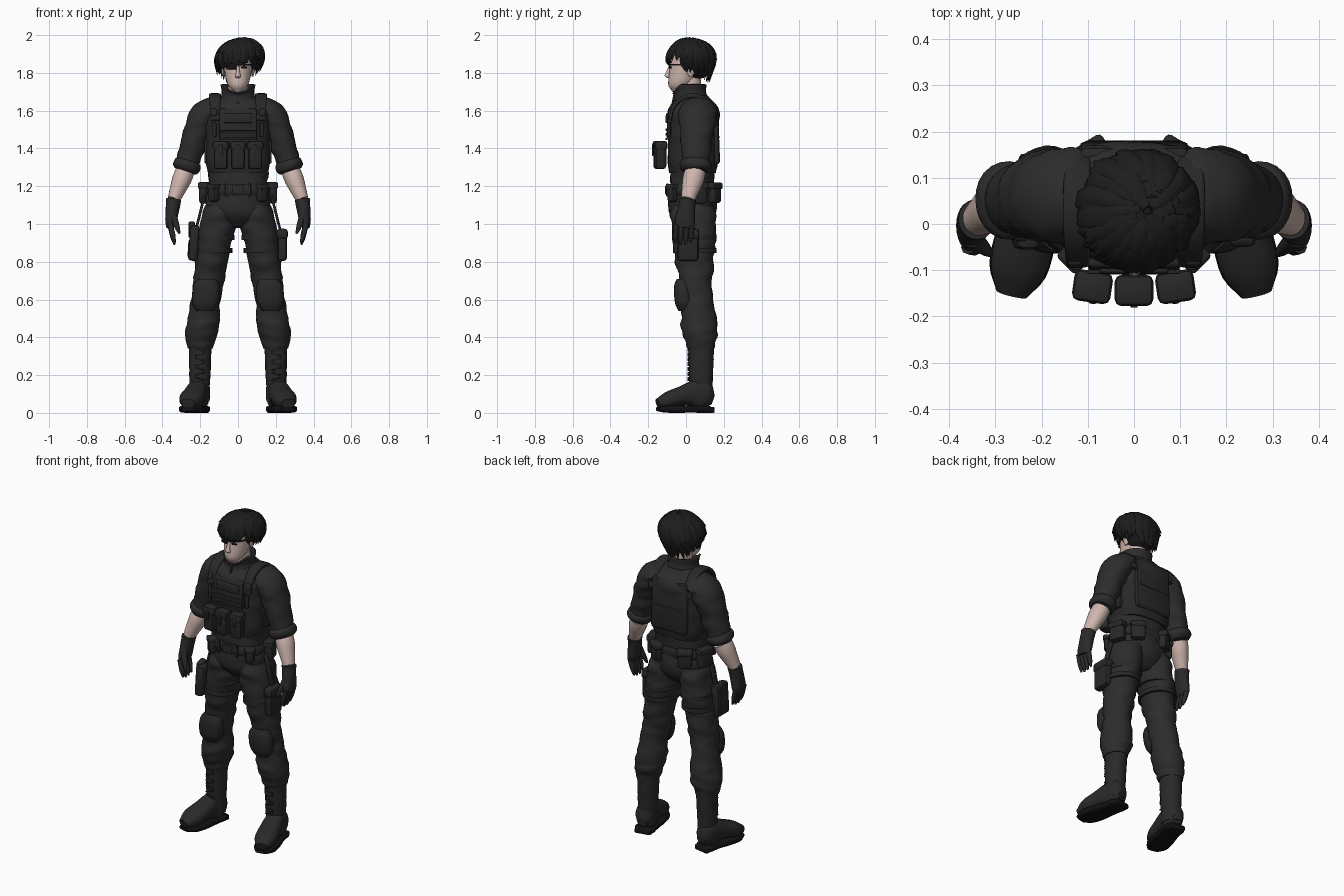
import bpy, bmesh, math, random
from mathutils import Vector, Matrix, Euler, noise

random.seed(7)
if "Cube" in bpy.data.objects:
    bpy.data.objects.remove(bpy.data.objects["Cube"])


def material(name, *colour):
    made = bpy.data.materials.new(name)
    made.use_nodes = True
    made.diffuse_color = (*colour, 1)
    shader = next(node for node in made.node_tree.nodes if node.type == 'BSDF_PRINCIPLED')
    shader.inputs["Base Color"].default_value = (*colour, 1)
    shader.inputs["Roughness"].default_value = .8
    return made


def grey(name, value):
    return material(name, value, value, value)


CLOTH = grey("charcoal cloth", .025)
GEAR = grey("dark webbing", .021)
LEATHER = grey("black leather", .022)
HAIR = grey("black hair", .012)
INK = grey("near black", .006)
SKIN = material("pale skin", .62, .47, .42)

# Joints of the left side; the right side is mirrored
COLLARBONE, SHOULDER, ELBOW = Vector((.1, .06, 1.61)), Vector((.19, .06, 1.55)), Vector((.28, .05, 1.28))
WRIST, KNUCKLES = Vector((.34, .01, 1.13)), Vector((.36, -.01, .98))
HIP, KNEE, SHIN = Vector((.09, .04, 1.1)), Vector((.155, .05, .72)), Vector((.2, .08, .34))
ANKLE, HEEL, INSTEP, TOE = Vector((.205, .08, .06)), Vector((.2, .14, .07)), Vector((.22, .03, .1)), Vector((.265, -.15, .05))


def spline(values, t):
    """Catmull-Rom value at t along evenly spaced numbers or vectors."""
    last = len(values) - 1
    if last == 0:
        return values[0]
    i = min(int(t * last), last - 1)
    t = t * last - i
    a, b, c, d = values[max(i - 1, 0)], values[i], values[i + 1], values[min(i + 2, last)]
    return b + ((c - a) * t + (2 * a - 5 * b + 4 * c - d) * t ** 2 + (3 * b - a - 3 * c + d) * t ** 3) / 2


def loft(bm, path, widths, ratios=(1,), sides=24, square=2, rings=12, fold=0,
         across=(1, 0, 0), upright=False, closed=True):
    """Smooth tube along a path; ratios give depth over width, fold adds cloth creases."""
    points, loops = [Vector(p) for p in path], []
    centres = [spline(points, i / rings) for i in range(rings + 1)]
    for i, centre in enumerate(centres):
        ahead = centres[min(i + 1, rings)] - centres[max(i - 1, 0)]
        ahead = Vector((0, 0, 1)) if upright else ahead.normalized()
        side = Vector(across)
        side = (side - ahead * ahead.dot(side)).normalized()
        width = max(spline(widths, i / rings), .001)
        deep = ahead.cross(side) * spline(ratios, i / rings)
        loop = []
        for k in range(sides):
            c, s = math.cos(math.tau * k / sides), math.sin(math.tau * k / sides)
            offset = (side * math.copysign(abs(c) ** (2 / square), c)
                      + deep * math.copysign(abs(s) ** (2 / square), s)) * width
            spot = centre + offset
            crease = noise.noise(Vector((spot.x * 9 + spot.z * 8, spot.y * 9, spot.z * 24)))
            loop.append(bm.verts.new(spot + offset * fold * crease))
        loops.append(loop)
    for low, high in zip(loops, loops[1:]):
        for k in range(sides):
            n = (k + 1) % sides
            bm.faces.new((low[k], low[n], high[n], high[k]))
    if closed:
        bm.faces.new(loops[0])
        bm.faces.new(loops[-1])


def box(bm, centre, size, turn=(0, 0, 0), bevel=.3):
    """Block with edges rounded by a share of its thinnest side."""
    place = Matrix.LocRotScale(Vector(centre), Euler(turn), Vector(size))
    made = bmesh.ops.create_cube(bm, size=1, matrix=place)
    edges = {edge for vert in made["verts"] for edge in vert.link_edges}
    bmesh.ops.bevel(bm, geom=list(edges), offset=min(size) * bevel, segments=2,
                    profile=.5, affect='EDGES', clamp_overlap=True)


def pouch(bm, centre, size, turn=0):
    """Soft pouch with a flap over its top."""
    width, depth, height = size
    box(bm, centre, size, (0, 0, turn))
    flap = Vector(centre) + Vector((0, 0, height / 3))
    box(bm, flap, (width + .01, depth + .01, height / 3), (0, 0, turn))


def finish(name, bm, mat, mirror=False, thick=0):
    bmesh.ops.recalc_face_normals(bm, faces=bm.faces[:])
    mesh = bpy.data.meshes.new(name)
    bm.to_mesh(mesh)
    bm.free()
    mesh.materials.append(mat)
    mesh.polygons.foreach_set("use_smooth", [True] * len(mesh.polygons))
    mesh.set_sharp_from_angle(angle=math.radians(45))
    made = bpy.data.objects.new(name, mesh)
    bpy.context.scene.collection.objects.link(made)
    if thick:
        made.modifiers.new("thickness", 'SOLIDIFY').thickness = thick
    if mirror:
        made.modifiers.new("other side", 'MIRROR')
    return made


def tube(name, mat, path, widths, mirror=False, thick=0, **options):
    bm = bmesh.new()
    loft(bm, path, widths, **options)
    return finish(name, bm, mat, mirror, thick)


# Shirt body, sleeves and rolled cuffs
tube("shirt", CLOTH, [(0, .03, 1.18), (0, .04, 1.43), (0, .04, 1.68)], [.155, .16, .17, .175, .17, .09],
     ratios=[.74, .72, .85], sides=32, square=2.4, rings=24, fold=.06, upright=True)
tube("sleeve", CLOTH, [COLLARBONE, SHOULDER, ELBOW], [.06, .074, .08, .07, .06], mirror=True,
     ratios=[1.4, 1.2, 1.1], rings=30, fold=.13)
tube("rolled_cuff", CLOTH, [ELBOW.lerp(SHOULDER, .22), ELBOW], [.06, .074, .074, .06], mirror=True,
     ratios=[1.1], fold=.08)

# Standing collar, lowered to a notch in front, with its zip
collar = tube("collar", CLOTH, [(0, .03, 1.64), (0, .016, 1.74)], [.095, .077, .083],
              ratios=[.95, 1], thick=.01, upright=True, closed=False)
for vert in collar.data.vertices:
    front = max(0, -.03 - vert.co.y)
    vert.co.z -= front * 11 * (vert.co.z - 1.64)
bm = bmesh.new()
box(bm, (0, -.066, 1.66), (.012, .012, .06), (-.2, 0, 0))
finish("collar_zip", bm, GEAR)

# Vest: band, chest and back plates, webbing rows and shoulder straps
tube("vest_band", GEAR, [(0, .034, 1.27), (0, .04, 1.53)], [.158, .17, .17, .168, .15],
     ratios=[.78], sides=36, square=2.8, fold=.02, upright=True)
bm = bmesh.new()
box(bm, (0, -.082, 1.53), (.2, .035, .16), (-.06, 0, 0))
box(bm, (0, -.098, 1.56), (.15, .02, .05), (-.06, 0, 0))
box(bm, (0, .155, 1.47), (.24, .04, .31), (.04, 0, 0), .45)
for row in range(3):
    box(bm, (0, -.103, 1.45 + row / 40), (.2, .01, .013))
    box(bm, (0, .174, 1.36 + row / 20), (.2, .008, .014))
finish("vest_plates", bm, GEAR)
bm = bmesh.new()
arc = [math.pi * step / 6 for step in range(7)]
loft(bm, [(.122, .035 - .12 * math.cos(a), 1.55 + .13 * math.sin(a)) for a in arc], [.024, .032, .024],
     ratios=[.4], square=4, rings=18)
box(bm, (.128, -.08, 1.59), (.034, .025, .04), (-.2, 0, 0))
box(bm, (.125, -.092, 1.5), (.02, .016, .08), (0, 0, .2))
box(bm, (.168, .04, 1.38), (.02, .1, .12))
finish("vest_strap", bm, GEAR, mirror=True)

# Three magazine pouches across the belly
bm = bmesh.new()
for x in (-.09, 0, .09):
    y, turn = -.144 + x * x, x * 1.6
    pouch(bm, (x, y, 1.365), (.074, .058, .15), turn)
    box(bm, (x, y - .033, 1.39), (.016, .008, .06), (0, 0, turn))
finish("front_pouches", bm, GEAR)

# Belt, buckle, and pouches set around the waist
tube("belt", LEATHER, [(0, .03, 1.15), (0, .03, 1.21)], [.16, .169, .169, .16],
     ratios=[.77], sides=36, square=2.4, upright=True)
bm = bmesh.new()
box(bm, (0, -.102, 1.18), (.06, .016, .05))
for x in (-.06, .06):
    box(bm, (x, -.098, 1.18), (.016, .014, .07))
finish("buckle", bm, LEATHER)
bm = bmesh.new()
for degrees, length in ((15, .09), (58, .08), (-45, .05)):
    angle = math.radians(degrees)
    spot = (.18 * math.cos(angle), .03 + .14 * math.sin(angle), 1.165)
    pouch(bm, spot, (.05, length, length / 2 + .07), angle)
finish("belt_pouch", bm, GEAR, mirror=True)

# Trousers and knee pads
tube("trouser_seat", CLOTH, [(0, .03, 1.2), (0, .04, .98)], [.15, .172, .16, .08],
     ratios=[.75], sides=32, fold=.05, upright=True)
tube("trouser_leg", CLOTH, [HIP, KNEE, SHIN], [.088, .098, .092, .082, .078, .087, .066], mirror=True,
     ratios=[1.3, 1.15, 1.1, 1.05], sides=28, rings=44, fold=.13, upright=True)
tube("knee_pad", GEAR, [(.164, -.02, .71), (.175, -.01, .54)], [.045, .068, .074, .068, .045], mirror=True,
     ratios=[.65], square=2.5, upright=True)

# Thigh straps, holster on the right and pouch on the left
bm = bmesh.new()
for share in (.45, .63):
    middle, half = HIP.lerp(KNEE, share), Vector((0, 0, .013))
    loft(bm, [middle - half, middle + half], [.102], ratios=[1.14], rings=2, upright=True)
box(bm, (.2, .02, 1.06), (.014, .035, .19), (0, -.25, 0))
finish("thigh_strap", bm, GEAR, mirror=True)
bm = bmesh.new()
box(bm, (-.234, 0, .9), (.05, .11, .19), (0, .06, 0))
box(bm, (-.245, 0, .97), (.035, .06, .08), (.3, 0, 0))
box(bm, (-.255, 0, .87), (.02, .07, .09), (0, .06, 0))
finish("holster", bm, GEAR)
bm = bmesh.new()
pouch(bm, (.234, .01, .89), (.05, .11, .17))
finish("thigh_pouch", bm, GEAR)

# Boots: shaft, foot, sole, heel and laces
bm = bmesh.new()
loft(bm, [SHIN, ANKLE], [.06, .058, .054, .056], ratios=[1.13], fold=.05, upright=True)
loft(bm, [HEEL, INSTEP, TOE], [.03, .054, .056, .06, .063, .035], ratios=[1, 1.5, .8, .7], square=2.4, rings=18)
finish("boot", bm, LEATHER, mirror=True)
bm = bmesh.new()
ground = [Vector((joint.x, joint.y, .02)) for joint in (HEEL, INSTEP, TOE)]
loft(bm, ground, [.03, .058, .058, .06, .066, .063, .035], ratios=[.3], square=4, rings=18)
box(bm, (.207, .1, .016), (.1, .09, .032), (0, 0, .2))
finish("boot_sole", bm, INK, mirror=True)
bm = bmesh.new()
for row in range(7):
    tilt = .3 if row % 2 else -.3
    box(bm, (.202, .015, .18 + row * .026), (.052, .014, .008), (0, tilt, 0))
finish("boot_laces", bm, GEAR, mirror=True)

# Forearms and gloved hands
tube("forearm", SKIN, [ELBOW, WRIST], [.05, .051, .041, .033], mirror=True, ratios=[1.1])
bm = bmesh.new()
loft(bm, [WRIST, KNUCKLES], [.04, .038, .034, .03, .02], ratios=[1.1, 1.2, 1.7, 2.2], fold=.05)
for finger in (-1.5, -.5, .5, 1.5):
    root = KNUCKLES + Vector((0, finger * .027, .02))
    tip = root - Vector((.025, .006, .115 - abs(finger) / 100))
    loft(bm, [root, tip], [.015, .015, .013, .005], sides=8, rings=6)
loft(bm, [(.35, -.03, 1.06), (.31, -.066, .95)], [.022, .019, .014, .006], sides=10, rings=6)
finish("glove", bm, LEATHER, mirror=True)

# Head, neck, nose and ears
SKULL = [(0, -.05, 1.7), (0, .01, 1.83), (0, .025, 1.96)]
bm = bmesh.new()
loft(bm, [(0, .035, 1.64), (0, .025, 1.78)], [.052], upright=True)
loft(bm, SKULL, [.02, .052, .067, .075, .078, .072, .03], ratios=[1.1, 1.3, 1.35], rings=20, upright=True)
loft(bm, [(0, -.085, 1.835), (0, -.099, 1.79), (0, -.088, 1.772)], [.007, .01, .015, .008], sides=12, upright=True)
for side in (-.077, .077):
    loft(bm, [(side, .025, 1.78), (side, .025, 1.855)], [.004, .01, .012, .005], ratios=[2], sides=12, upright=True)
finish("head", bm, SKIN)

# Eye cover with its band, the other eye, brow and mouth
tube("eye_band", INK, [(0, .011, 1.838), (0, .011, 1.848)], [.078], ratios=[1.32], rings=2, upright=True)
bm = bmesh.new()
box(bm, (-.032, -.084, 1.835), (.05, .009, .034), (0, 0, -.25))
box(bm, (.032, -.083, 1.828), (.03, .008, .01), (0, 0, .25))
box(bm, (.034, -.084, 1.858), (.038, .008, .008), (0, .1, .25))
box(bm, (0, -.088, 1.752), (.03, .008, .004))
finish("face_details", bm, INK)

# Hair: a cap under layered tapering locks that spread from the crown
bm = bmesh.new()
bmesh.ops.create_uvsphere(bm, u_segments=24, v_segments=14, radius=.105, matrix=Matrix.Translation((0, .045, 1.868)))
for lock in range(190):
    angle = lock * 2.4 + random.uniform(-.15, .15)
    front = -math.sin(angle)
    if front > .35:
        end = random.uniform(1.5, 1.9) - .2 * math.cos(angle)
        lift = random.uniform(.99, 1.04)
    else:
        end = random.uniform(1.9, 2.25) + .4 * max(0, -front)
        lift = random.uniform(.94, 1.02)
    start, end = random.uniform(.05, .8), end * random.choice((.72, .9, 1, 1))
    swirl, flick = random.uniform(-.1, .3), random.uniform(0, .13)
    path = []
    for step in range(5):
        share = step / 4
        fall = start + (end - start) * share
        hang = max(0, fall - math.pi / 2)
        out = lift * (1 + flick * share ** 3) * (1 - .3 * hang if hang else math.sin(fall))
        rise = lift * (-hang if hang else math.cos(fall))
        turn = angle + swirl * share
        path.append((.03 * (1 - share) + .124 * out * math.cos(turn), .03 + .124 * out * math.sin(turn),
                     1.868 + .113 * rise))
    loft(bm, path, [.01, .02, .021, .015, .002], ratios=[.45], sides=6, rings=8,
         across=(-math.sin(angle), math.cos(angle), 0))
finish("hair", bm, HAIR)
